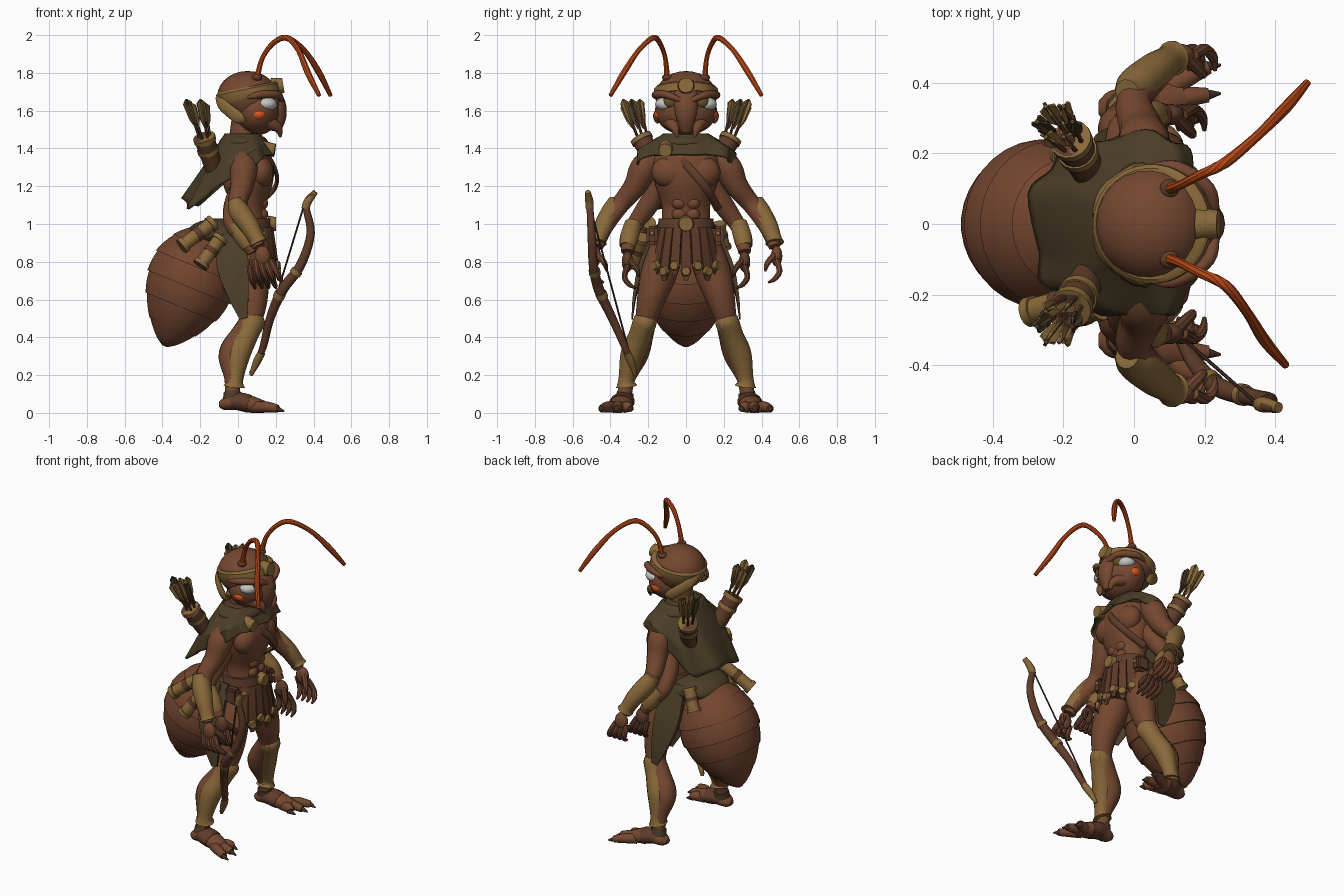
import bpy, bmesh
from math import sin, cos, pi, radians, copysign
from mathutils import Vector, Matrix

if "Cube" in bpy.data.objects:
    bpy.data.objects.remove(bpy.data.objects["Cube"])


def material(name, red, green, blue):
    mat = bpy.data.materials.new(name)
    mat.use_nodes = True
    mat.diffuse_color = (red, green, blue, 1)
    mat.node_tree.nodes["Principled BSDF"].inputs["Base Color"].default_value = (red, green, blue, 1)
    return mat


SKIN = material("chestnut skin", .175, .064, .03)
SHELL = material("abdomen shell", .17, .06, .028)
CLOTH = material("olive cloth", .07, .048, .02)
BRASS = material("dull brass", .25, .14, .042)
LEATHER = material("dark leather", .115, .045, .023)
ORANGE = material("burnt orange", .46, .062, .008)
CHEEK = material("cheek orange", .7, .09, .012)
WHITE = material("eye white", .55, .55, .53)
IRIS = material("dark amber", .13, .075, .022)
CLAW = material("dark claw", .06, .03, .02)


def finish(name, bm, mat):
    """Turn a bmesh into a smooth object whose steep edges stay sharp."""
    bmesh.ops.recalc_face_normals(bm, faces=bm.faces)
    for face in bm.faces:
        face.smooth = True
    for edge in bm.edges:
        edge.smooth = edge.calc_face_angle(0) < radians(42)
    mesh = bpy.data.meshes.new(name)
    bm.to_mesh(mesh)
    bm.free()
    mesh.materials.append(mat)
    obj = bpy.data.objects.new(name, mesh)
    bpy.context.collection.objects.link(obj)
    return obj


def ball(name, mat, centre, size):
    bm = bmesh.new()
    place = Matrix.Translation(centre) @ Matrix.Diagonal((*size, 1))
    bmesh.ops.create_uvsphere(bm, u_segments=24, v_segments=14, radius=1, matrix=place)
    return finish(name, bm, mat)


def tube(name, mat, points, flat=1.0, ref=(1, 0, 0), sides=14, steps=5):
    """Sweep an ellipse along (x, y, z, radius) points; flat squeezes it along ref."""
    pts = [Vector(p) for p in points]
    path = []
    for i in range(len(pts) - 1):
        a, b, c, d = pts[max(i - 1, 0)], pts[i], pts[i + 1], pts[min(i + 2, len(pts) - 1)]
        for s in range(steps):
            t = s / steps
            path.append((b * 2 + (c - a) * t + (a * 2 - b * 5 + c * 4 - d) * t * t
                         + (b * 3 - c * 3 + d - a) * t * t * t) / 2)
    path.append(pts[-1])
    bm = bmesh.new()
    rings = []
    for i, p in enumerate(path):
        along = (path[min(i + 1, len(path) - 1)] - path[max(i - 1, 0)]).to_3d().normalized()
        u = along.cross(Vector(ref)).normalized()
        v = along.cross(u)
        r = max(p[3], .002)
        angles = [2 * pi * (k + .5) / sides for k in range(sides)]
        rings.append([bm.verts.new(p.to_3d() + u * r * cos(q) + v * r * flat * sin(q)) for q in angles])
    for low, high in zip(rings, rings[1:]):
        for k in range(sides):
            n = (k + 1) % sides
            bm.faces.new((low[k], low[n], high[n], high[k]))
    bm.faces.new(rings[0])
    bm.faces.new(rings[-1])
    return finish(name, bm, mat)


def rod(name, mat, start, end, r1, r2=None, sides=16):
    return tube(name, mat, [(*start, r1), (*end, r2 or r1)], sides=sides, steps=1, ref=(.1, .3, .9))


# Torso, neck and muscles
tube("torso", SKIN, [(.04, 0, .84, .12), (.05, 0, 1, .13), (.05, 0, 1.1, .13), (.06, 0, 1.25, .175),
                     (.04, 0, 1.36, .17), (.03, 0, 1.42, .08)], flat=.75, sides=24)
tube("neck", SKIN, [(.02, 0, 1.36, .08), (.04, 0, 1.58, .07)])

# Segmented abdomen, each band ending in a raised lip
top, tip = Vector((-.13, 0, .98)), Vector((-.39, 0, .35))
bands = []
for i in range(6):
    for step in range(5):
        t = min((i + step / 4) / 6, .995)
        girth = .238 * max(sin(pi * t ** .8), .005) ** .7
        bands.append((*top.lerp(tip, t), girth * (.97 + .01 * step) + .003))
tube("abdomen", SHELL, bands, sides=32, steps=1)
ball("abdomen_wrap", CLOTH, (-.1, 0, .95), (.17, .19, .08))

# Head
ball("skull", SKIN, (.05, 0, 1.675), (.16, .163, .135))
ball("face", SKIN, (.1, 0, 1.6), (.125, .165, .13))
tube("snout", SKIN, [(.16, 0, 1.71, .07), (.205, 0, 1.63, .065), (.215, 0, 1.56, .052), (.2, 0, 1.49, .03)], flat=.75)
tube("headband", BRASS, [(.06, 0, 1.665, .162), (.058, 0, 1.672, .169), (.049, 0, 1.715, .169),
                         (.047, 0, 1.725, .158)], sides=32, steps=1)
rod("headband_medallion", BRASS, (.18, 0, 1.725), (.24, 0, 1.735), .05, .04)

# Hooded cape: short in front, two long points behind, with folds
bm = bmesh.new()
rows, columns = 14, 72
grid = []
for row in range(rows + 1):
    s = row / rows
    line = []
    for k in range(columns):
        a = 2 * pi * k / columns
        back = (1 - cos(a)) / 2
        fold = 1 + .05 * s * sin(9 * a)
        reach = (.09 + .07 * s) * (1 - back) + (.1 + .22 * s) * back
        spread = .12 + .14 * min(1, s * 1.8)
        square = 1 - .35 * back
        x = copysign(abs(cos(a)) ** square, cos(a)) * reach
        y = copysign(abs(sin(a)) ** square, sin(a)) * spread
        drop = .11 + .36 * back ** 2 - .12 * max(0, -cos(a)) ** 8
        line.append(bm.verts.new((.03 + x * fold, y * fold, 1.48 - s * drop + .02 * s * back * sin(5 * a))))
    grid.append(line)
for low, high in zip(grid, grid[1:]):
    for k in range(columns):
        n = (k + 1) % columns
        bm.faces.new((low[k], low[n], high[n], high[k]))
cape = finish("cape", bm, CLOTH)
cape.modifiers.new("thickness", "SOLIDIFY").thickness = .012
ball("scarf", CLOTH, (.03, 0, 1.43), (.13, .18, .055))
rod("cape_brooch", BRASS, (.13, -.105, 1.4), (.195, -.11, 1.39), .042, .035)
tube("chest_strap", LEATHER, [(.15, -.06, 1.38, .022), (.205, .05, 1.26, .022), (.18, .12, 1.17, .022),
                              (.06, .17, 1.08, .022)], flat=.5)

# Belt, buckle and skirt of hanging straps
tube("belt", LEATHER, [(.05, 0, .96, .155), (.05, 0, 1.03, .145)], flat=.85, sides=28, steps=1)
rod("belt_buckle", BRASS, (.16, 0, 1), (.2, 0, 1), .045, .037)
tube("hip_cloth", LEATHER, [(.05, 0, .99, .15), (.05, 0, .8, .17)], flat=.75, sides=24, steps=1)
for i in range(-5, 6):
    a = i * .3
    out = Vector((cos(a), sin(a), 0))
    hang = Vector((.05 + .13 * cos(a), .15 * sin(a), .98))
    foot = Vector((.05 + .16 * cos(a), .2 * sin(a), .74 + .03 * (i % 2)))
    tube("skirt_strap", LEATHER, [(*hang, .03), (*foot, .036), (*(foot - Vector((0, 0, .04))), .014)],
         flat=.3, ref=out, sides=4, steps=1)
    stud = foot + Vector((0, 0, .01))
    rod("skirt_strap_stud", BRASS, stud, stud + out * .018, .029, .022, sides=10)

for side, label in ((1, "left"), (-1, "right")):
    def m(*points):
        return [(p[0], p[1] * side, *p[2:]) for p in points]

    def limb(part, mat, *points, **options):
        return tube(label + "_" + part, mat, m(*points), **options)

    def lump(part, mat, centre, size):
        return ball(label + "_" + part, mat, m(centre)[0], size)

    # Face details
    lump("eye", WHITE, (.15, .103, 1.635), (.056, .06, .038))
    lump("iris", IRIS, (.188, .08, 1.645), (.03, .042, .034))
    lump("cheek", CHEEK, (.11, .137, 1.58), (.037, .032, .03))
    limb("brow", SKIN, (.23, .02, 1.65, .012), (.21, .1, 1.683, .02), (.12, .16, 1.685, .02), (.05, .16, 1.67, .01))
    limb("mandible", SKIN, (.15, .08, 1.54, .04), (.21, .06, 1.51, .026), (.225, .045, 1.46, .006))
    limb("head_strap", BRASS, (-.1, .03, 1.68, .03), (-.08, .1, 1.63, .032), (0, .155, 1.565, .034),
         (.035, .155, 1.54, .012), flat=.4, ref=(-.6, .8 * side, 0))
    lean = .06 if side < 0 else 0
    limb("antenna", ORANGE, (.1, .1, 1.77, .017), (.13, .11, 1.88, .013), (.19, .14, 1.96, .014),
         (.26, .175, 1.985, .016), (.35 - lean / 2, .25, 1.92, .014), (.43 - lean, .33, 1.8, .017),
         (.49 - lean, .4, 1.68, .011), sides=8)
    lump("antenna_socket", LEATHER, (.1, .1, 1.775), (.027, .027, .02))

    # Chest and stomach muscles
    lump("pectoral", SKIN, (.12, .085, 1.275), (.068, .098, .085))
    lump("back_muscle", SKIN, (0, .09, 1.24), (.08, .09, .12))
    for z in (1.17, 1.11, 1.05):
        lump("stomach_muscle", SKIN, (.125, .036, z), (.035, .04, .035))

    # Two pairs of arms, with bracers
    limb("upper_arm", SKIN, (.03, .15, 1.37, .05), (.03, .22, 1.3, .075), (.02, .27, 1.2, .062),
         (0, .35, 1.1, .05), (.06, .43, .99, .048), (.11, .47, .88, .033))
    limb("bracer", BRASS, (-.02, .375, 1.13, .035), (.005, .39, 1.07, .056), (.06, .435, .99, .052),
         (.1, .465, .92, .042), (.11, .47, .9, .05))
    limb("lower_arm", SKIN, (.02, .13, 1.22, .05), (-.02, .2, 1.1, .055), (-.03, .27, 1, .044),
         (.03, .3, .93, .045), (.08, .31, .85, .033))
    limb("lower_bracer", BRASS, (-.02, .28, 1, .046), (.03, .3, .93, .05), (.06, .31, .88, .042))
    for part, wx, wy, wz, glove in (("hand", .13, .48, .83, SKIN), ("lower_hand", .1, .31, .8, LEATHER)):
        lump(part, glove, (wx, wy, wz), (.042, .03, .055))
        for i in range(4):
            dx = (i - 1.5) * .026
            limb(part + "_finger", glove, (wx + dx, wy, wz - .02, .017), (wx + dx * 1.3 + .02, wy + .015, wz - .08, .016),
                 (wx + dx * 1.4 + .04, wy - .01, wz - .12, .014), (wx + dx * 1.4 + .045, wy - .045, wz - .14, .006), sides=8)
        limb(part + "_thumb", glove, (wx + .02, wy - .01, wz + .01, .018), (wx + .06, wy - .05, wz - .04, .016),
             (wx + .07, wy - .06, wz - .08, .006), sides=8)

    # Legs, greaves and feet
    limb("leg", SKIN, (.04, .09, .9, .09), (.06, .14, .75, .098), (.08, .18, .62, .08), (.07, .21, .5, .06),
         (.025, .23, .42, .06), (-.035, .265, .31, .068), (-.03, .31, .18, .042), (-.03, .33, .06, .04))
    limb("greave", BRASS, (.095, .205, .54, .03), (.08, .215, .49, .063), (.047, .245, .41, .06),
         (.003, .285, .31, .063), (-.015, .315, .18, .043), (-.02, .315, .14, .057))
    limb("knee_guard", BRASS, (.1, .2, .52, .03), (.115, .215, .47, .045), (.07, .23, .39, .02), flat=.6)
    limb("foot", SKIN, (-.1, .33, .045, .02), (-.07, .33, .047, .046), (0, .335, .06, .06), (.07, .345, .045, .062),
         (.14, .36, .03, .045), flat=.72, ref=(0, 0, 1))
    limb("foot_wrap", LEATHER, (-.05, .33, .05, .05), (0, .335, .061, .065), (.06, .343, .048, .066),
         flat=.73, ref=(0, 0, 1))
    limb("ankle_wrap", CLOTH, (-.03, .32, .11, .045), (-.03, .33, .06, .052))
    for y, reach in ((-.07, .17), (0, .21), (.08, .21)):
        limb("toe", SKIN, (.09, .35 + y / 3, .03, .03), (.15, .36 + y * .7, .032, .029),
             (reach, .365 + y, .022, .021), ref=(0, 0, 1))
        limb("claw", CLAW, (reach - .01, .365 + y, .024, .018), (reach + .035, .37 + y, .008, .004), ref=(0, 0, 1))

    # Side cloth tails
    limb("cloth_tail", CLOTH, (-.03, .15, .99, .1), (-.03, .23, .8, .12), (0, .27, .63, .08), (.03, .285, .5, .03),
         flat=.16, ref=(0, 1, 0), sides=4)
    limb("cloth_inner_tail", CLOTH, (-.06, .13, .97, .1), (-.06, .18, .78, .1), (-.02, .2, .6, .03),
         flat=.16, ref=(-.5, .8 * side, 0), sides=4)

    # Quiver and arrows
    base, rim = Vector(m((-.11, .12, 1.24))[0]), Vector(m((-.18, .24, 1.46))[0])
    aim = (rim - base).normalized()
    rod(label + "_quiver", LEATHER, base, rim, .045, .055)
    for back, size in ((0, .06), (.07, .058)):
        rod(label + "_quiver_rim", BRASS, rim - aim * (back + .025), rim - aim * back, size)
    for i in range(6):
        a = i * pi / 3
        spread = Vector((cos(a), sin(a), 0))
        nock = rim + spread * .05 + Vector((-.045, .05 * side, .18 + .02 * (i % 2)))
        root = rim + spread * .025
        rod(label + "_arrow", LEATHER, root - aim * .05, nock, .007, sides=6)
        for turn in (a, a + pi / 2):
            vane = [(*root.lerp(nock, t), r) for t, r in ((.25, .006), (.5, .028), (.9, .034), (1, .008))]
            tube(label + "_arrow_vane", CLOTH if i % 3 == 0 else BRASS, vane, flat=.2,
                 ref=(cos(turn), sin(turn), .1), sides=4, steps=1)

# Scroll cases and pouches at the hips
for start, end in (((-.13, -.2, 1.01), (-.3, -.25, .88)), ((-.09, -.23, .93), (-.2, -.27, .78)),
                   ((-.14, .17, 1), (-.2, .2, .87))):
    a, b = Vector(start), Vector(end)
    rod("scroll_case", BRASS, a, b, .036)
    for t in (.06, .94):
        rod("scroll_case_ring", BRASS, a.lerp(b, t - .06), a.lerp(b, t + .06), .043)
    rod("scroll_case_band", LEATHER, a.lerp(b, .4), a.lerp(b, .55), .039)
for y in (-.18, .17):
    bm = bmesh.new()
    bmesh.ops.create_cube(bm, size=1, matrix=Matrix.Translation((.09, y, .94)) @ Matrix.Diagonal((.09, .06, .1, 1)))
    bmesh.ops.bevel(bm, geom=bm.edges[:], offset=.015, segments=2, affect="EDGES")
    finish("hip_pouch", bm, LEATHER)
    ball("pouch_clasp", BRASS, (.137, y, .95), (.01, .012, .012))

# Bow
tube("bow", LEATHER, [(.4, -.52, 1.16, .016), (.36, -.51, 1.1, .018), (.385, -.5, .95, .022), (.33, -.49, .78, .025),
                      (.235, -.46, .65, .028), (.17, -.39, .5, .023), (.13, -.32, .34, .019), (.07, -.27, .21, .012)])
for start, end in (((.315, -.485, .755), (.3, -.482, .735)), ((.225, -.452, .635), (.212, -.44, .61))):
    rod("bow_grip_ring", BRASS, start, end, .031)
tube("bow_upper_tip", BRASS, [(.41, -.52, 1.17, .015), (.37, -.512, 1.12, .022), (.357, -.51, 1.08, .021)])
tube("bow_lower_tip", BRASS, [(.125, -.313, .32, .021), (.1, -.29, .27, .021), (.068, -.268, .2, .01)])
rod("bow_string", CLAW, (.35, -.51, 1.1), (.1, -.29, .28), .005, sides=6)
